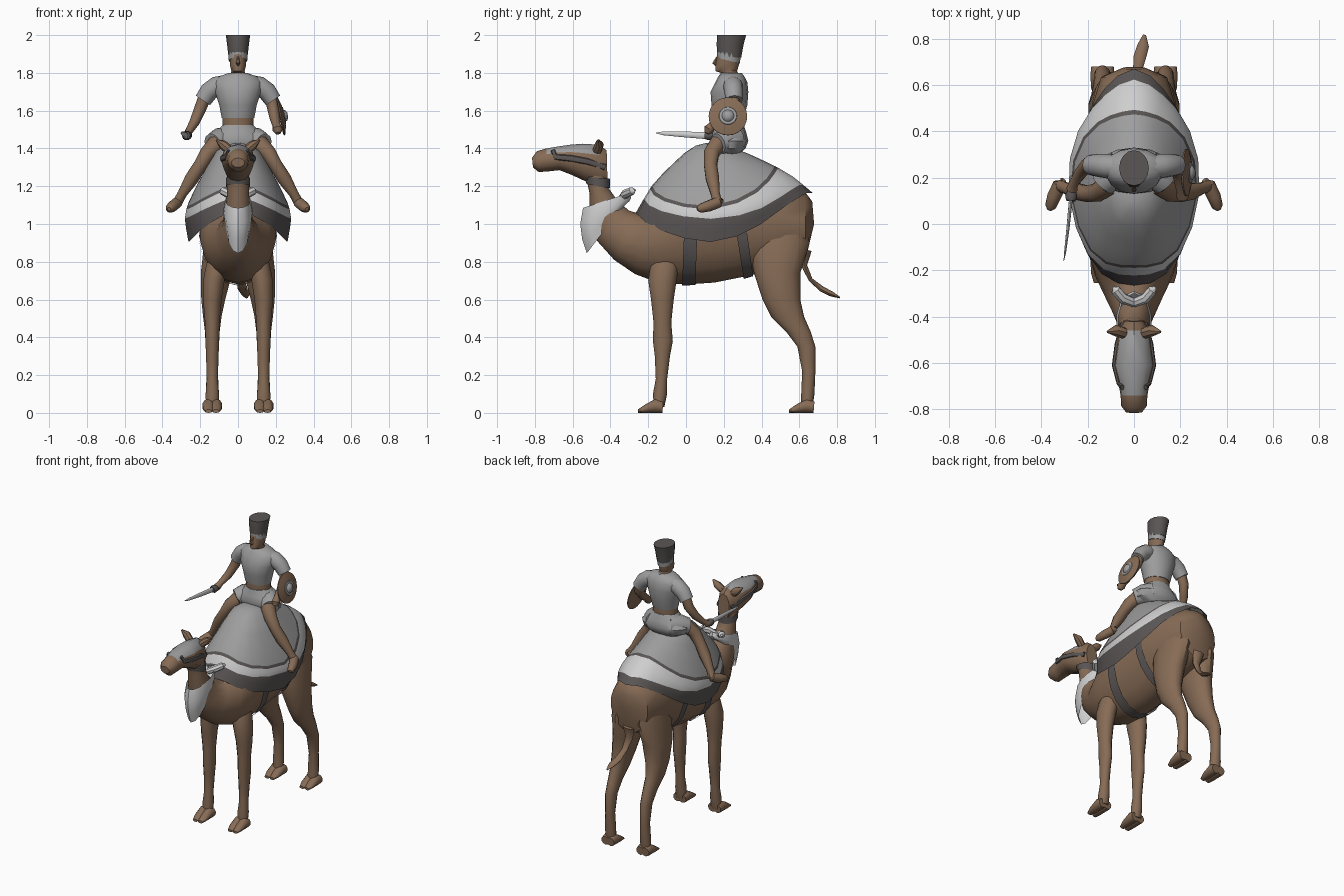
import bpy, bmesh, math
from mathutils import Vector

def material(name, *c):
    m = bpy.data.materials.new(name)
    m.diffuse_color = (*c, 1)
    return m

BROWN = material("brown hide", .24, .148, .092)
DARK = material("dark cloth", .105, .092, .092)
GREY = material("grey cloth", .34, .34, .34)
PALE = material("pale cloth", .62, .62, .62)

def finish(name, bm, *mats):
    bmesh.ops.recalc_face_normals(bm, faces=bm.faces)
    me = bpy.data.meshes.new(name)
    bm.to_mesh(me)
    bm.free()
    for m in mats:
        me.materials.append(m)
    ob = bpy.data.objects.new(name, me)
    bpy.context.collection.objects.link(ob)
    return ob

def skin(name, loops, mats, caps=True):
    bm = bmesh.new()
    vs = [[bm.verts.new(p) for p in lp] for lp in loops]
    n = len(vs[0])
    for a, b in zip(vs, vs[1:]):
        for j in range(n):
            bm.faces.new((a[j], a[(j + 1) % n], b[(j + 1) % n], b[j]))
    if caps:
        bm.faces.new(vs[0])
        bm.faces.new(vs[-1])
    return finish(name, bm, *mats)

def loft(name, rings, *mats, n=14, xc=0, caps=True, grow=0):
    """Ring = (y, z) of one end, (y, z) of the opposite end, half width, optional x offset."""
    loops = []
    for ya, za, yb, zb, w, *dx in rings:
        c = Vector((xc + (dx[0] if dx else 0), (ya + yb) / 2, (za + zb) / 2))
        h = Vector((0, ya - yb, za - zb)) / 2
        h += h.normalized() * grow
        loops.append([c + h * math.cos(t) + Vector(((w + grow) * math.sin(t), 0, 0))
                      for t in (2 * math.pi * j / n for j in range(n))])
    return skin(name, loops, mats, caps)

def tube(name, pts, mat, n=10, flat=1):
    """Tube through (x, y, z, radius) points."""
    P = [Vector(p[:3]) for p in pts]
    loops = []
    for i, p in enumerate(P):
        t = (P[min(i + 1, len(P) - 1)] - P[max(i - 1, 0)]).normalized()
        u = t.cross(Vector((0, 1, 0)) if abs(t.y) < .8 else Vector((0, 0, 1))).normalized()
        v = t.cross(u)
        r = pts[i][3]
        loops.append([p + u * r * flat * math.cos(a) + v * r * math.sin(a)
                      for a in (2 * math.pi * j / n for j in range(n))])
    return skin(name, loops, [mat])

def mirror_x(pts):
    return [(-p[0], *p[1:]) for p in pts]

# --- camel body and neck
loft("camel_body", [
    (.668, 1.12, .678, 1.0, .05), (.63, 1.17, .635, .82, .145), (.5, 1.24, .5, .77, .185),
    (.35, 1.3, .35, .73, .2), (.15, 1.34, .15, .69, .205), (0, 1.28, 0, .68, .205),
    (-.1, 1.19, -.15, .69, .2), (-.16, 1.11, -.27, .735, .17), (-.23, 1.05, -.38, .81, .125),
    (-.3, 1.07, -.47, .91, .085), (-.36, 1.12, -.51, 1.04, .066), (-.41, 1.19, -.51, 1.16, .058),
    (-.42, 1.28, -.53, 1.25, .058)], BROWN, n=18)

# --- camel head with a grey cloth on its crown
head = loft("camel_head", [
    (-.42, 1.39, -.415, 1.21, .045), (-.46, 1.42, -.46, 1.2, .068), (-.55, 1.425, -.54, 1.23, .08),
    (-.61, 1.42, -.61, 1.262, .09), (-.68, 1.41, -.67, 1.285, .07), (-.74, 1.4, -.735, 1.278, .058),
    (-.79, 1.385, -.78, 1.275, .055), (-.815, 1.35, -.81, 1.3, .035)], BROWN, GREY, n=12)
for f in head.data.polygons:
    if abs(f.center.x) < .06 and f.normal.z > .5 and -.76 < f.center.y < -.45:
        f.material_index = 1
loft("bridle_throat_strap", [(-.41, 1.24, -.53, 1.25, .058), (-.41, 1.19, -.52, 1.21, .058)],
     DARK, n=18, caps=False, grow=.007)
for s, side in ((1, "left"), (-1, "right")):
    tube("bridle_cheek_strap_" + side, [(s * .05, -.705, 1.39, .012), (s * .063, -.69, 1.355, .016),
         (s * .083, -.61, 1.347, .018), (s * .071, -.52, 1.33, .018), (s * .048, -.43, 1.3, .018)],
         DARK, n=8, flat=.7)
    tube("camel_ear_" + side, [(s * .045, -.47, 1.39, .025), (s * .08, -.46, 1.42, .025),
         (s * .115, -.465, 1.445, .005)], BROWN, n=8)

# --- camel legs and two-toed feet
FRONT = [(-.16, .9, -.04, .9, .045, -.05), (-.19, .78, -.04, .78, .06, -.025), (-.2, .7, -.05, .7, .058, -.008),
         (-.185, .6, -.065, .6, .05), (-.172, .48, -.078, .48, .04), (-.175, .38, -.07, .38, .037),
         (-.165, .3, -.085, .3, .034), (-.16, .18, -.1, .18, .03), (-.175, .1, -.1, .1, .036),
         (-.17, .03, -.115, .03, .035)]
HIND = [(.4, 1.1, .6, 1.1, .05, -.06), (.33, .9, .655, .9, .085, -.04), (.36, .74, .605, .74, .085, -.022),
        (.405, .6, .605, .6, .065, -.005), (.45, .51, .625, .51, .05), (.53, .43, .66, .43, .04),
        (.59, .35, .685, .35, .036), (.615, .22, .685, .22, .03), (.61, .1, .68, .1, .036),
        (.61, .03, .67, .03, .035)]
for s, side in ((1, "left"), (-1, "right")):
    for label, rings, y in (("front", FRONT, 0), ("hind", HIND, .8)):
        loft(f"camel_{label}_leg_{side}", [(*r[:5], s * r[5] if len(r) > 5 else 0) for r in rings],
             BROWN, n=14, xc=s * .136)
        for k in (-1, 1):
            loft(f"camel_{label}_toe_{side}", [(y - .12, .06, y - .125, 0, .03), (y - .16, .075, y - .16, 0, .034),
                 (y - .215, .045, y - .215, 0, .03), (y - .255, .018, y - .255, 0, .018)],
                 BROWN, n=10, xc=s * .136 + k * .02)

# --- tail and girth straps
tube("camel_tail", [(0, .64, .86, .025), (.005, .625, .78, .016), (.015, .66, .705, .011),
     (.025, .72, .655, .015), (.04, .77, .63, .014), (.045, .815, .61, .004)], BROWN, n=8, flat=1.8)
loft("front_girth_strap", [(0, 1.25, -.02, .68, .205), (.07, 1.25, .05, .683, .205)],
     DARK, n=18, caps=False, grow=.006)
loft("rear_girth_strap", [(.22, 1.25, .305, .715, .203), (.28, 1.25, .355, .73, .2)],
     DARK, n=18, caps=False, grow=.006)

# --- striped saddle cloth: spreads from the hump to its hem, bands follow the hem
HEM = [(0, -.265, 1.06), (.07, -.255, 1.05), (.14, -.215, 1.01), (.2, -.13, .965), (.24, -.01, .925),
       (.262, .13, .905), (.258, .27, .935), (.232, .39, .995), (.185, .5, 1.075), (.13, .58, 1.13),
       (.07, .64, 1.165), (0, .67, 1.165)]
HEM += [(-x, y, z) for x, y, z in HEM[-2:0:-1]]
ENDS = [(0, 0), (.15, .04), (.32, .15), (.48, .3), (.64, .46), (.78, .62), (.9, .82), (1, 1)]
SIDES = [(0, 0), (.25, .02), (.45, .09), (.67, .28), (.9, .5), (1.04, .66), (1.08, .78), (1, 1)]

def sample(curve, s):
    i = min(int(s * 7), 6)
    a, b = Vector(curve[i]), Vector(curve[i + 1])
    return a.lerp(b, s * 7 - i)

BANDS = [0, 0, 0, 0, 0, 1, 2, 2, 1, 1]
apex = Vector((0, .11, 1.43))
bm = bmesh.new()
top = bm.verts.new(apex)
prev = [top] * len(HEM)
for step, col in enumerate(BANDS):
    ring = []
    for p in HEM:
        d = Vector(p) - apex
        k = (abs(d.x) / .262) ** 2
        rear = max(0, d.y / .56)
        line = .7 - .12 * rear               # where the thin dark line starts
        hem = .84 + .04 * rear               # where the dark border starts
        s = [line * q / 5 for q in range(1, 6)] + [line + .035, (line + hem + .035) / 2, hem, (hem + 1) / 2, 1]
        h = sample(ENDS, s[step]).lerp(sample(SIDES, s[step]), k)
        ring.append(bm.verts.new(apex + Vector((d.x * h.x, d.y * h.x, d.z * h.y))))
    for j in range(len(HEM)):
        i = (j + 1) % len(HEM)
        quad = [prev[j], prev[i], ring[i], ring[j]]
        bm.faces.new(quad[1:] if prev[j] is top else quad).material_index = col
    prev = ring
finish("saddle_cloth", bm, GREY, DARK, PALE)

# --- neck scarf with knot ends
loft("neck_scarf", [(-.3, 1.165, -.545, 1.085, .068), (-.29, 1.14, -.56, 1.0, .078),
     (-.3, 1.12, -.55, .92, .07), (-.33, 1.1, -.525, .845, .06)], PALE, caps=False)
for s in (1, -1):
    tube("scarf_knot_end", [(0, -.34, 1.135, .02), (s * .05, -.32, 1.16, .024),
         (s * .08, -.285, 1.175, .022), (s * .09, -.27, 1.18, .008)], PALE, n=8)

# --- rider: torso, clothing, head and hat
loft("rider_waist", [(.155, 1.48, .3, 1.48, .085), (.155, 1.6, .3, 1.6, .085)], BROWN)
loft("rider_shirt", [(.15, 1.56, .305, 1.56, .088), (.135, 1.63, .325, 1.63, .102), (.13, 1.7, .33, 1.7, .125),
     (.155, 1.75, .325, 1.75, .135), (.17, 1.78, .31, 1.78, .105), (.185, 1.8, .295, 1.8, .05)], GREY)
loft("rider_skirt", [(.15, 1.525, .305, 1.525, .082), (.14, 1.48, .32, 1.48, .125), (.13, 1.44, .33, 1.44, .17),
     (.145, 1.4, .315, 1.4, .16), (.18, 1.365, .28, 1.365, .09)], GREY)
loft("rider_head", [(.19, 1.76, .28, 1.76, .04), (.185, 1.8, .275, 1.8, .038), (.155, 1.81, .27, 1.81, .036),
     (.155, 1.84, .28, 1.84, .044), (.165, 1.9, .285, 1.9, .045)], BROWN)
tube("rider_nose", [(0, .165, 1.885, .005), (0, .148, 1.85, .011), (0, .16, 1.84, .006)], BROWN, n=6)
loft("hat_band", [(.165, 1.88, .285, 1.85, .05), (.165, 1.91, .292, 1.905, .052)], GREY)
loft("rider_hat", [(.167, 1.89, .292, 1.88, .05), (.162, 1.95, .305, 1.95, .058),
     (.165, 2.0, .318, 2.0, .064)], DARK, n=16)

# --- rider limbs
for s, side in ((1, "left"), (-1, "right")):
    tube("rider_sleeve_" + side, [(s * .06, .245, 1.74, .05), (s * .115, .25, 1.728, .053),
         (s * .155, .253, 1.7, .05), (s * .185, .255, 1.655, .045)], GREY, n=12)
    tube("skirt_leg_" + side, [(s * .05, .26, 1.445, .07), (s * .1, .21, 1.44, .068),
         (s * .135, .17, 1.425, .055)], GREY, n=12)
    leg = [(.08, .22, 1.43, .05), (.12, .165, 1.42, .048), (.16, .135, 1.375, .042), (.2, .13, 1.31, .036),
           (.245, .14, 1.24, .037), (.295, .155, 1.16, .025), (.32, .165, 1.115, .026)]
    tube("rider_leg_" + side, leg if s > 0 else mirror_x(leg), BROWN)
    foot = [(.305, .19, 1.125, .015), (.32, .17, 1.115, .03), (.345, .12, 1.095, .03),
            (.36, .075, 1.082, .024), (.365, .06, 1.078, .01)]
    tube("rider_foot_" + side, foot if s > 0 else mirror_x(foot), BROWN)
tube("sword_arm", [(-.17, .255, 1.69, .034), (-.2, .255, 1.61, .032), (-.23, .22, 1.54, .027),
     (-.26, .175, 1.49, .02), (-.268, .15, 1.47, .025), (-.27, .135, 1.46, .012)], BROWN)
tube("shield_arm", [(.17, .255, 1.69, .034), (.185, .255, 1.62, .032), (.195, .2, 1.56, .027),
     (.205, .14, 1.52, .022), (.21, .12, 1.5, .028), (.212, .11, 1.48, .014)], BROWN)

# --- sword
tube("sword_guard", [(-.268, .15, 1.465, .018), (-.271, .12, 1.468, .026), (-.273, .1, 1.47, .02)], DARK)
tube("sword_blade", [(-.27, .21, 1.462, .008), (-.273, .1, 1.468, .018), (-.285, -.02, 1.475, .015),
     (-.297, -.12, 1.48, .01), (-.303, -.16, 1.482, .002)], PALE, n=8, flat=.45)

# --- round shield with grey boss, tilted outward at the bottom
axis = Vector((1, 0, .2)).normalized()
def disc(name, steps, mat):
    c = Vector((.228, .222, 1.57))
    tube(name, [(*(c + axis * d), r) for d, r in steps], mat, n=24)
disc("shield", [(-.008, .09), (-.004, .102), (.002, .102), (.014, .06), (.018, .03)], BROWN)
disc("shield_ring", [(.008, .052), (.0185, .046), (.02, .03)], GREY)
disc("shield_boss", [(.015, .034), (.028, .028), (.036, .012)], GREY)

# --- smooth shading with sharp edges kept
for ob in bpy.data.objects:
    ob.select_set(True)
bpy.context.view_layer.objects.active = head
bpy.ops.object.shade_smooth_by_angle(angle=math.radians(40))
